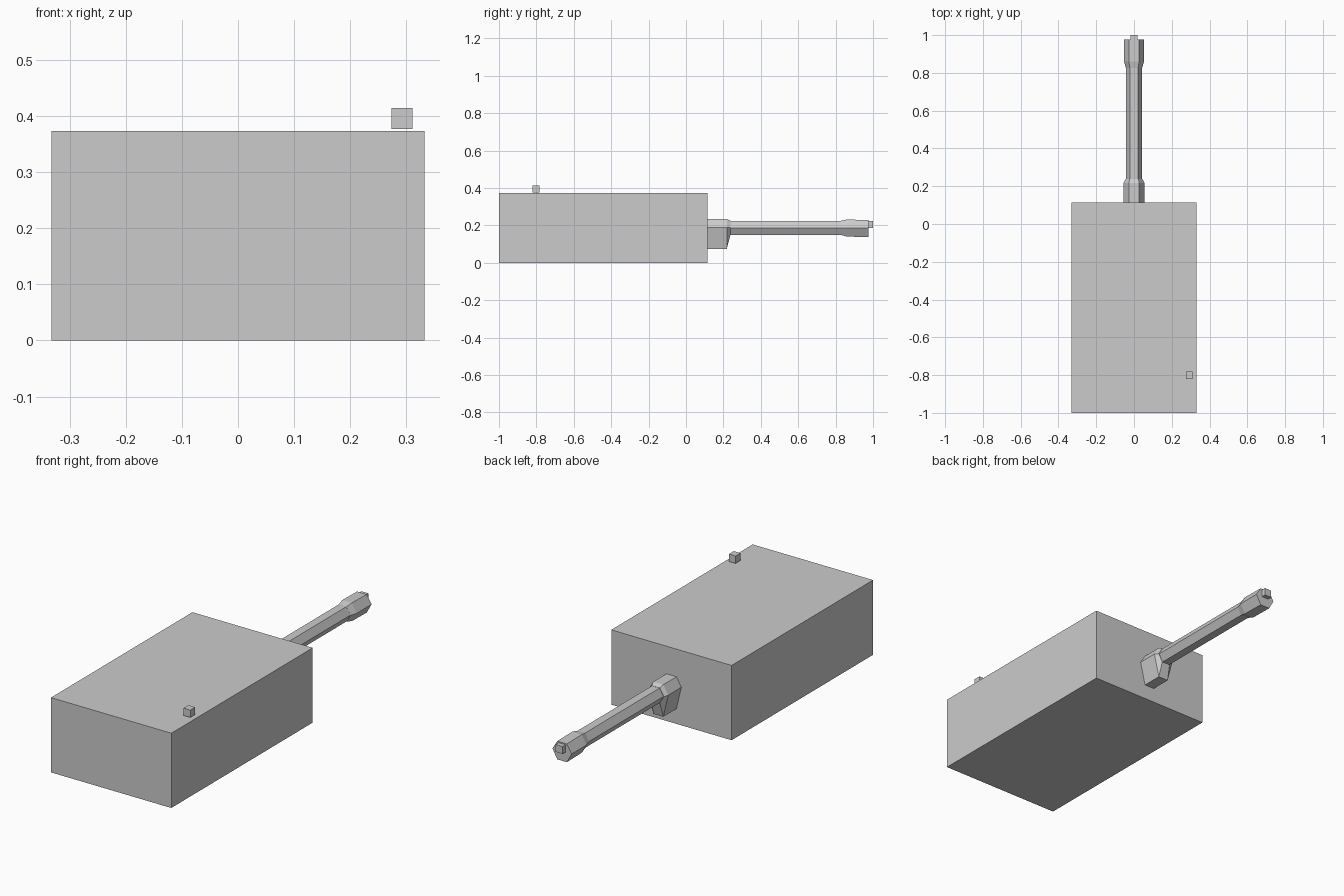
import bpy
import bmesh

cube = bpy.data.objects.get("Cube")
if cube:
    bpy.data.objects.remove(cube, do_unlink=True)

grey = bpy.data.materials.new("plain_grey")
grey.use_nodes = True
COLOUR = (0.6, 0.6, 0.6, 1)
grey.diffuse_color = COLOUR
grey.node_tree.nodes["Principled BSDF"].inputs["Base Color"].default_value = COLOUR


def add_object(name, bm):
    bmesh.ops.recalc_face_normals(bm, faces=bm.faces)
    mesh = bpy.data.meshes.new(name)
    bm.to_mesh(mesh)
    bm.free()
    mesh.materials.append(grey)
    bpy.context.collection.objects.link(bpy.data.objects.new(name, mesh))


def box(name, low, high):
    bm = bmesh.new()
    bmesh.ops.create_cube(bm, size=1)
    for v in bm.verts:
        v.co = [(a + b) / 2 + c * (b - a) for a, b, c in zip(low, high, v.co)]
    add_object(name, bm)


def hex_loft(name, sections):
    """Loft hexagons along y; section = y, half width, bottom, middle, top."""
    bm = bmesh.new()
    rings = []
    for y, w, bottom, middle, top in sections:
        points = [(-w / 2, top), (w / 2, top), (w, middle),
                  (w / 2, bottom), (-w / 2, bottom), (-w, middle)]
        rings.append([bm.verts.new((x, y, z)) for x, z in points])
    for a, b in zip(rings, rings[1:]):
        for i in range(6):
            j = (i + 1) % 6
            bm.faces.new((a[i], a[j], b[j], b[i]))
    bm.faces.new(rings[0])
    bm.faces.new(rings[-1])
    add_object(name, bm)


# Main body and small sight block
box("body", (-0.332, -1, 0), (0.332, 0.115, 0.373))
box("rear_sight", (0.274, -0.82, 0.377), (0.311, -0.782, 0.414))

# Barrel with a deep mount at its root and a thicker muzzle
hex_loft("barrel", [(0.11, 0.042, 0.15, 0.187, 0.224),
                    (0.97, 0.042, 0.15, 0.187, 0.224)])
hex_loft("barrel_mount", [(0.11, 0.055, 0.075, 0.19, 0.235),
                          (0.218, 0.055, 0.075, 0.19, 0.235),
                          (0.238, 0.045, 0.15, 0.187, 0.225)])
hex_loft("muzzle", [(0.825, 0.043, 0.15, 0.186, 0.224),
                    (0.86, 0.053, 0.14, 0.186, 0.231),
                    (0.977, 0.053, 0.138, 0.186, 0.229)])
box("front_sight", (-0.019, 0.96, 0.186), (0.019, 1, 0.223))
